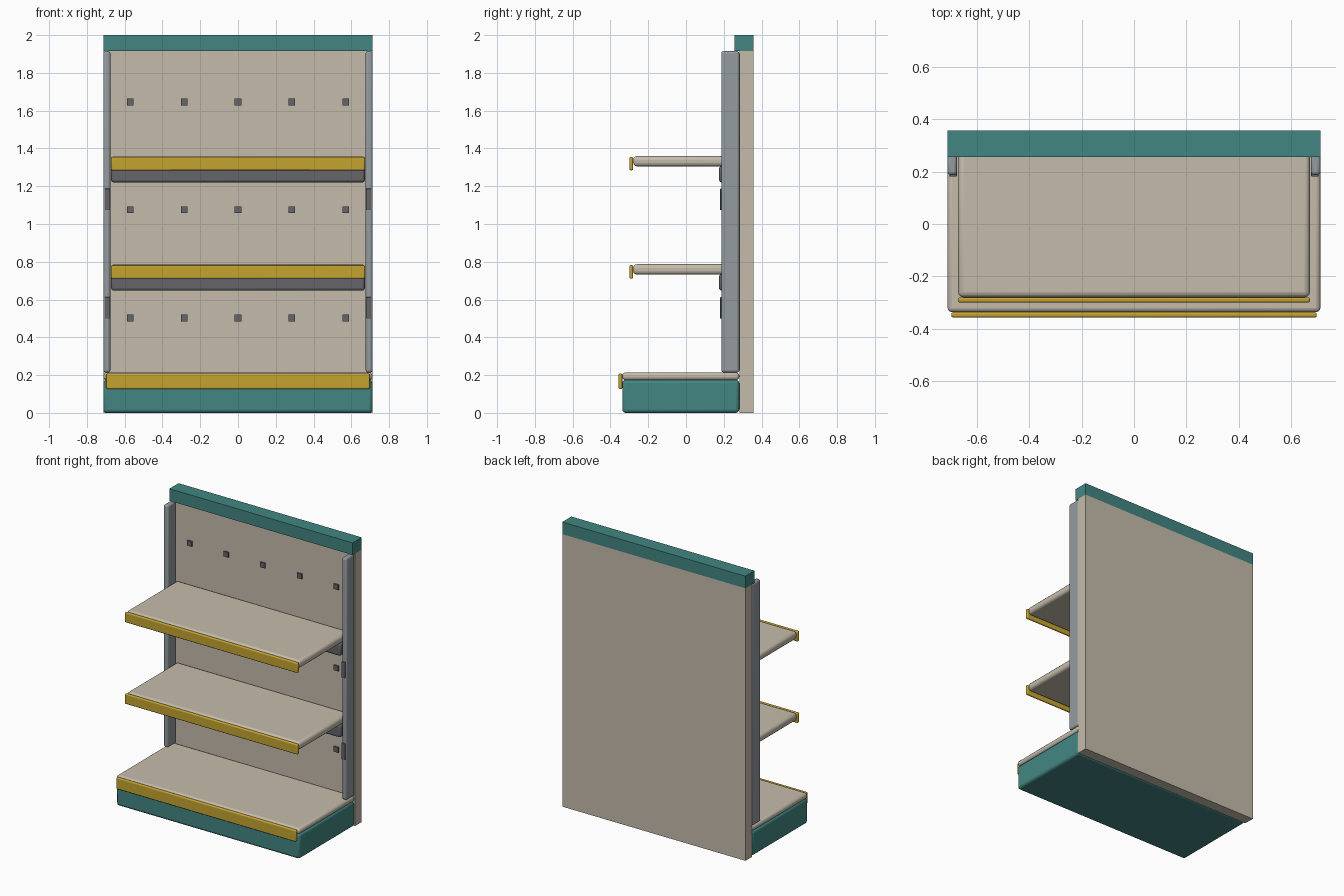
import bpy
import math

cube = bpy.data.objects.get("Cube")
if cube:
    bpy.data.objects.remove(cube, do_unlink=True)


def material(name, rgb):
    m = bpy.data.materials.new(name)
    m.use_nodes = True
    color = (*rgb, 1.0)
    m.diffuse_color = color
    m.node_tree.nodes["Principled BSDF"].inputs["Base Color"].default_value = color
    return m


beige = material("warm beige", (0.56, 0.50, 0.41))
teal = material("teal", (0.055, 0.24, 0.225))
yellow = material("mustard yellow", (0.56, 0.37, 0.03))
steel = material("steel grey", (0.30, 0.33, 0.35))
dark = material("dark grey", (0.13, 0.13, 0.145))


def box(name, xs, ys, zs, mat, bevel=0.0):
    """Box between two limits on each axis, with optional rounded edges."""
    spans = (xs, ys, zs)
    bpy.ops.mesh.primitive_cube_add(size=1, location=[sum(s) / 2 for s in spans])
    ob = bpy.context.object
    ob.name = name
    ob.scale = [s[1] - s[0] for s in spans]
    bpy.ops.object.transform_apply(location=False, rotation=False, scale=True)
    ob.data.materials.append(mat)
    if bevel:
        mod = ob.modifiers.new("rounded edges", 'BEVEL')
        mod.width = bevel
        mod.segments = 3
        bpy.ops.object.shade_smooth_by_angle(angle=math.radians(35))
    return ob


W = 0.712      # half width of the unit
SHELF = 0.672  # half width of a shelf
BACK = 0.282   # front face of the back panel

# Back panel and header
box("back_panel", (-W, W), (BACK, 0.357), (0, 1.915), beige)
box("header", (-W, W), (0.256, 0.357), (1.915, 2.0), teal)

# Plinth, bottom deck and its price strip
box("plinth", (-W, W), (-0.337, BACK), (0, 0.175), teal, 0.018)
box("bottom_deck", (-W, W), (-0.337, BACK), (0.173, 0.214), beige, 0.017)
box("bottom_price_strip", (-0.698, 0.698), (-0.357, -0.337), (0.127, 0.208), yellow, 0.007)

# Uprights with slot plates
for side, s in (("left", 1), ("right", -1)):
    box(side + "_upright", sorted((s * 0.676, s * W)), (0.187, BACK),
        (0.214, 1.915), steel, 0.012)
    for i, z in enumerate((0.556, 1.13)):
        box(f"{side}_slot_plate_{i + 1}", sorted((s * 0.677, s * 0.705)),
            (0.181, 0.2), (z - 0.057, z + 0.057), dark, 0.003)

# Shelves with price strips and support beams
for i, top in enumerate((0.787, 1.36)):
    n = i + 1
    box(f"shelf_{n}", (-SHELF, SHELF), (-0.28, BACK), (top - 0.055, top), beige, 0.02)
    box(f"price_strip_{n}", (-SHELF, SHELF), (-0.3, -0.28),
        (top - 0.076, top - 0.005), yellow, 0.007)
    box(f"support_beam_{n}", (-SHELF, SHELF), (0.175, BACK),
        (top - 0.14, top - 0.053), dark, 0.014)

# Rows of small peg sockets on the back panel
for row, z in enumerate((0.503, 1.075, 1.646)):
    for col in range(5):
        x = (col - 2) * 0.285
        box(f"peg_socket_{row + 1}_{col + 1}", (x - 0.018, x + 0.018),
            (0.272, BACK + 0.005), (z - 0.018, z + 0.018), dark)
